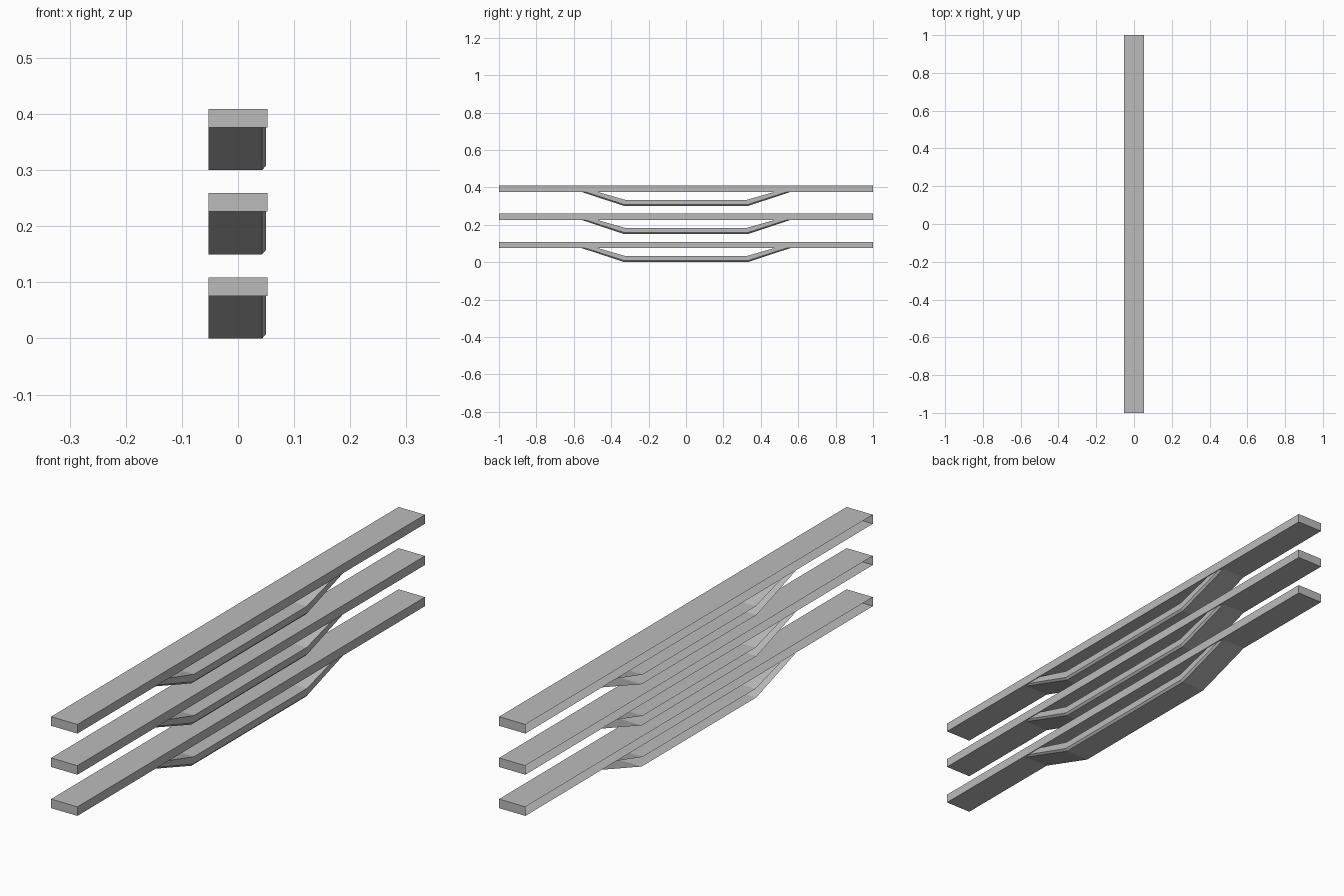
import bpy
import bmesh
from mathutils import Vector

cube = bpy.data.objects.get("Cube")
if cube:
    bpy.data.objects.remove(cube, do_unlink=True)

HALF_X = 0.053     # half depth of every bar
PITCH = 0.15       # height from one tier to the next

grey = bpy.data.materials.new("light_grey")
grey.use_nodes = True
grey.diffuse_color = (0.5, 0.5, 0.5, 1)
grey.node_tree.nodes["Principled BSDF"].inputs["Base Color"].default_value = (0.5, 0.5, 0.5, 1)


def channel(name, stations, right, chamfer=0.0, capped=False, lift=0.0):
    """Thin shell open towards -x; stations are pairs of (y, z): lower, upper."""
    bm = bmesh.new()
    rings = []
    for low, up in stations:
        low, up = Vector((0, *low)), Vector((0, *up))
        x = Vector((1, 0, 0))
        ring = [low - x * HALF_X]
        if chamfer:
            ring.append(low + x * (right - 0.007))
        ring += [low.lerp(up, chamfer) + x * right, up + x * right, up - x * HALF_X]
        rings.append([bm.verts.new(p) for p in ring])
    for a, b in zip(rings, rings[1:]):
        for i in range(len(a) - 1):
            bm.faces.new((a[i], a[i + 1], b[i + 1], b[i]))
    if capped:
        bm.faces.new(rings[0])
        bm.faces.new(rings[-1])
    bmesh.ops.recalc_face_normals(bm, faces=bm.faces)
    # Turn the shell so that its +x wall faces outwards
    wall = max(bm.faces, key=lambda f: f.calc_center_median().x)
    if wall.normal.x < 0:
        bmesh.ops.reverse_faces(bm, faces=bm.faces)
    mesh = bpy.data.meshes.new(name)
    bm.to_mesh(mesh)
    bm.free()
    mesh.materials.append(grey)
    obj = bpy.data.objects.new(name, mesh)
    obj.location.z = lift
    bpy.context.collection.objects.link(obj)


# Straight bar, and the shallow tray-shaped loop hanging below it
bar = [((y, 0.076), (y, 0.109)) for y in (-1, -0.56, 0.56, 1)]
half = [((0.56, 0.076), (0.475, 0.076)), ((0.33, 0), (0.325, 0.033))]
loop = [((-a, b), (-c, d)) for (a, b), (c, d) in half] + half[::-1]

for tier, label in enumerate(("lower", "middle", "upper")):
    channel(label + "_bar", bar, HALF_X, capped=True, lift=tier * PITCH)
    channel(label + "_loop", loop, 0.05, chamfer=0.24, lift=tier * PITCH)
